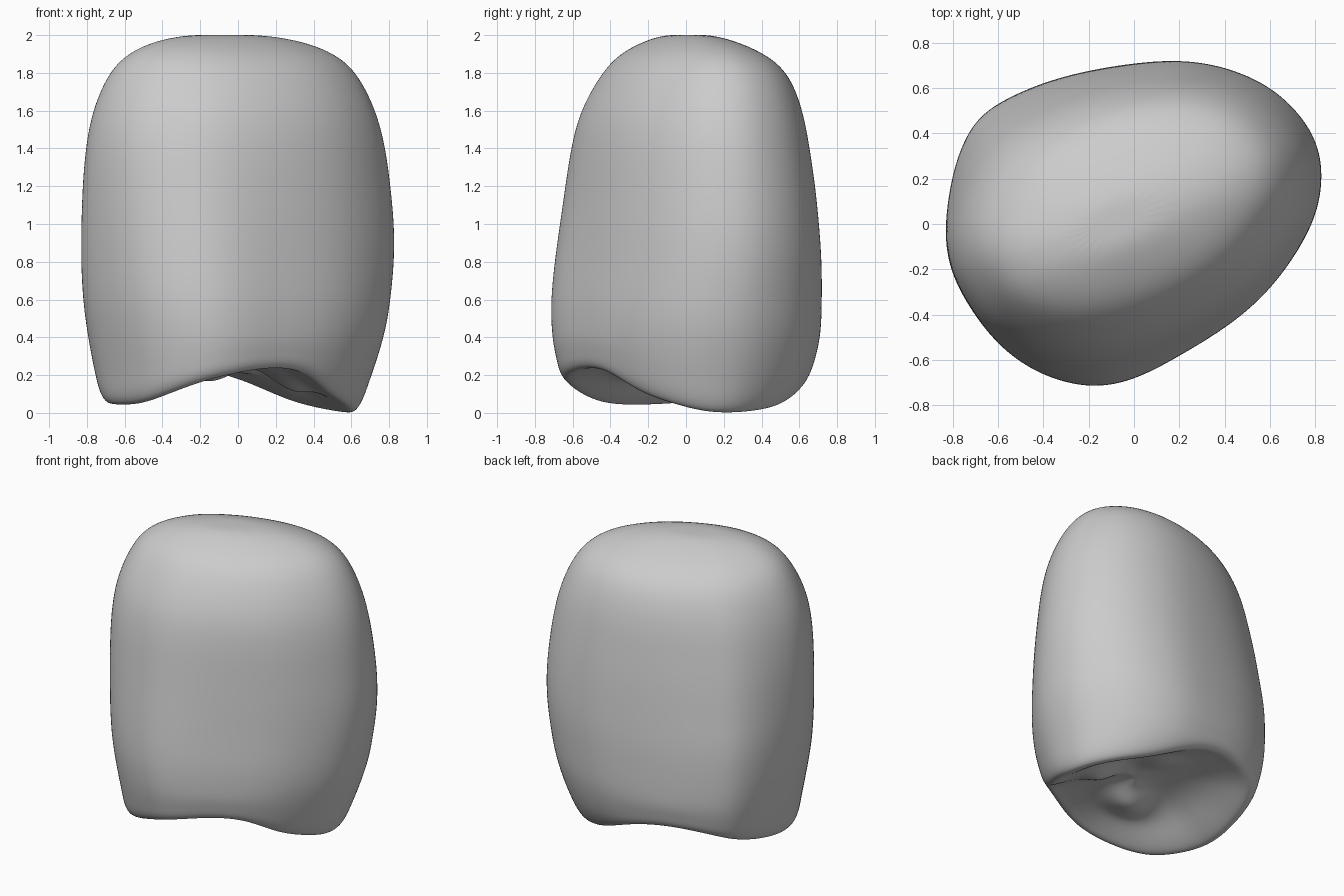
import bpy
import bmesh
import math

cube = bpy.data.objects.get("Cube")
if cube:
    bpy.data.objects.remove(cube, do_unlink=True)

# Widest outline seen from above, with the height of the biting rim below it
OUTLINE = [
    (.82, .17, .005), (.795, .38, 0), (.62, .59, .02), (.4, .69, .06),
    (.2, .72, .13), (0, .7, .2), (-.2, .665, .235), (-.4, .61, .235),
    (-.6, .52, .2), (-.71, .43, .15), (-.785, .26, .1), (-.82, .05, .06),
    (-.82, -.1, .05), (-.78, -.25, .045), (-.68, -.42, .045), (-.58, -.55, .06),
    (-.42, -.66, .11), (-.2, -.715, .18), (0, -.67, .22), (.2, -.56, .25),
    (.42, -.43, .235), (.61, -.27, .11), (.775, -.03, .045),
]
# Height, then the x range and y range of the crown there
EXTENTS = [
    (0, -.7, .64, -.6, .54), (.2, -.75, .71, -.675, .66),
    (.4, -.79, .78, -.72, .715), (.6, -.815, .81, -.725, .72),
    (.8, -.825, .83, -.705, .72), (1, -.825, .83, -.675, .705),
    (1.2, -.82, .81, -.645, .685), (1.4, -.805, .785, -.615, .655),
    (1.6, -.77, .735, -.565, .62), (1.8, -.685, .635, -.45, .545),
    (1.9, -.585, .52, -.355, .42), (1.96, -.475, .38, -.245, .29),
    (2, -.28, .15, -.12, .14),
]
# Small cusps inside the biting surface: x, y, drop, radius
CUSPLETS = [(.3, 0, .16, .14), (-.14, -.22, .11, .14), (.02, .28, .06, .11)]
TILT = math.radians(22)      # direction of the long axis
COS, SIN = math.cos(TILT), math.sin(TILT)
SWELL = 1.01                 # makes up for subdivision shrinkage


def extents_at(z):
    """Blend the extents table at a height."""
    z = max(0, min(2, z))
    for low, high in zip(EXTENTS, EXTENTS[1:]):
        if z <= high[0]:
            t = (z - low[0]) / (high[0] - low[0])
            return [a + (b - a) * t for a, b in zip(low, high)][1:]


def axes(half_x, half_y):
    """Long and short half axes of a tilted oval with these half extents."""
    total = half_x ** 2 + half_y ** 2
    diff = (half_x ** 2 - half_y ** 2) / math.cos(2 * TILT)
    return math.sqrt((total + diff) / 2), math.sqrt(max(total - diff, .004) / 2)


BASE = axes(.825, .715)


def remap(values, low, high):
    a, b = min(values), max(values)
    return [low + (v - a) / (b - a) * (high - low) for v in values]


def section(z):
    """Horizontal outline of the crown at a height, rounder towards the top."""
    x0, x1, y0, y1 = extents_at(z)
    long_axis, short_axis = axes((x1 - x0) / 2, (y1 - y0) / 2)
    roundness = .75 * max(0, min(1, z - .8))
    xs, ys = [], []
    for x, y, _ in OUTLINE:
        u = (x * COS + y * SIN) / BASE[0]
        v = (y * COS - x * SIN) / BASE[1]
        push = 1 + roundness * (1 / math.hypot(u, v) - 1)
        u *= long_axis * push
        v *= short_axis * push
        xs.append(u * COS - v * SIN)
        ys.append(u * SIN + v * COS)
    return list(zip(remap(xs, x0, x1), remap(ys, y0, y1)))


bm = bmesh.new()
rings = []


def add_ring(heights, scale=1.0):
    """Ring whose points may each sit at their own height."""
    ring = []
    for i, z in enumerate(heights):
        x, y = section(z)[i]
        ring.append(bm.verts.new((x * scale * SWELL, y * scale * SWELL, z)))
    rings.append(ring)
    return ring


# Crown walls, from the rounded top down
count = len(OUTLINE)
for z in (2, 1.965, 1.9, 1.8, 1.6, 1.4, 1.2, 1, .8, .6, .45):
    add_ring([z] * count)

# Lower walls bend to follow the wavy rim
rim = [p[2] for p in OUTLINE]
for f in (.65, .35, .12):
    add_ring([r + (.45 - r) * f for r in rim])

# Rounded rim
for vert, r in zip(add_ring(rim, .96), rim):
    vert.co.z = r - .012

# Hollow biting surface with its small cusps
FLOOR = .26
for scale, sink in ((.87, .04), (.75, .3), (.62, .62), (.48, .85), (.33, .96), (.17, 1)):
    for vert, r in zip(add_ring(rim, scale), rim):
        drop = 0
        for x, y, depth, radius in CUSPLETS:
            gap = math.hypot(vert.co.x - x, vert.co.y - y) / radius
            drop += depth * math.exp(-gap * gap)
        vert.co.z = r + (FLOOR - r) * sink - drop * sink

# Skin the rings and close both ends
for upper, lower in zip(rings, rings[1:]):
    for i in range(count):
        j = (i + 1) % count
        bm.faces.new((upper[i], lower[i], lower[j], upper[j]))
for ring, height in ((rings[0], 2.002), (rings[-1], FLOOR - .02)):
    middle = sum((v.co for v in ring), ring[0].co * 0) / count
    pole = bm.verts.new((middle.x, middle.y, height))
    for i in range(count):
        bm.faces.new((ring[i], ring[(i + 1) % count], pole))
bmesh.ops.recalc_face_normals(bm, faces=bm.faces)

mesh = bpy.data.meshes.new("tooth_crown")
bm.to_mesh(mesh)
bm.free()
crown = bpy.data.objects.new("tooth_crown", mesh)
bpy.context.collection.objects.link(crown)

# Smooth organic surface
for face in mesh.polygons:
    face.use_smooth = True
subsurf = crown.modifiers.new("smooth_surface", 'SUBSURF')
subsurf.levels = subsurf.render_levels = 3

# Plain grey enamel
grey = (.6, .6, .6, 1)
enamel = bpy.data.materials.new("grey_enamel")
enamel.use_nodes = True
enamel.diffuse_color = grey
enamel.node_tree.nodes["Principled BSDF"].inputs["Base Color"].default_value = grey
mesh.materials.append(enamel)
